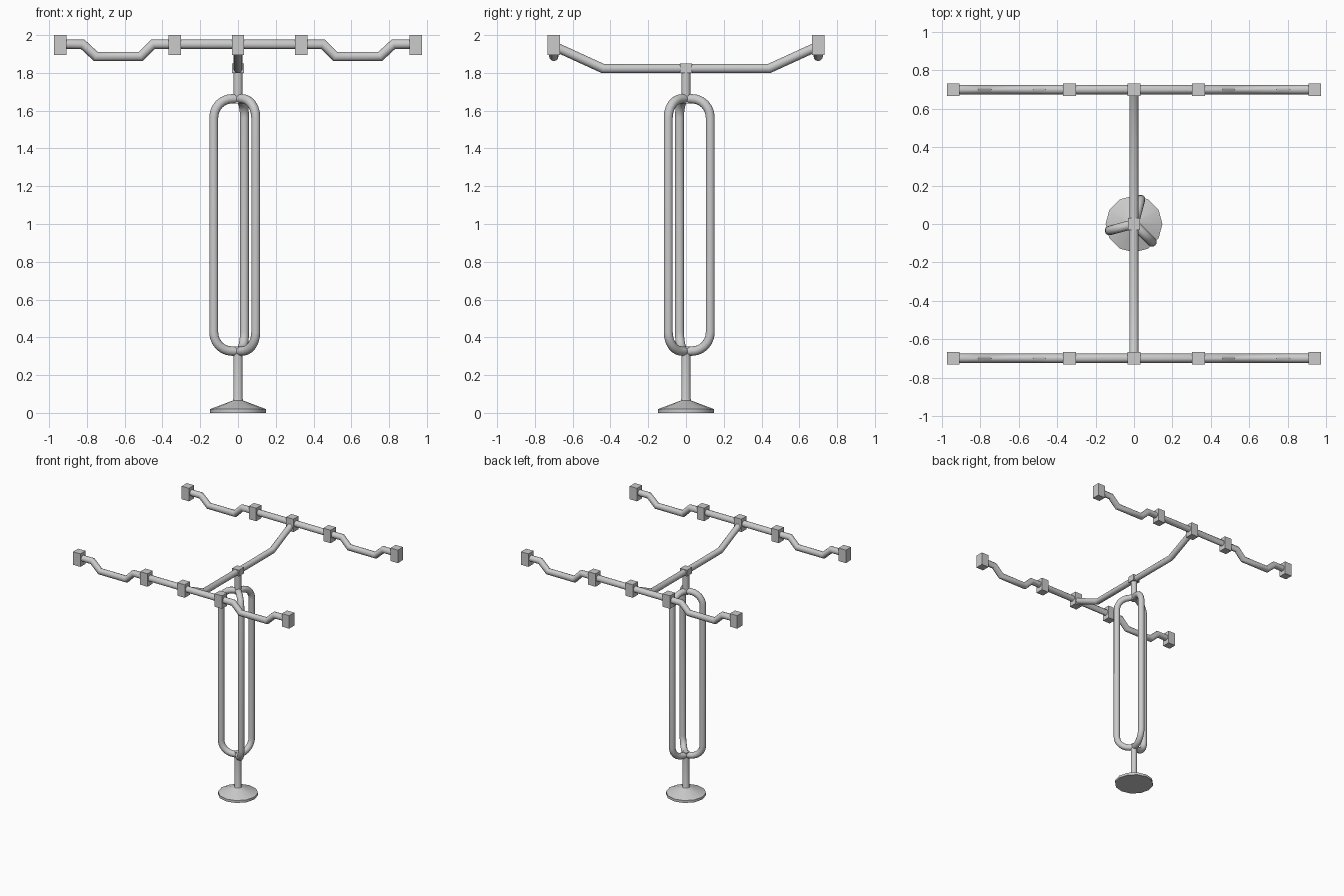
import bpy, bmesh
from math import sin, cos, pi, radians
from mathutils import Vector

if "Cube" in bpy.data.objects:
    bpy.data.objects.remove(bpy.data.objects["Cube"])

R = 0.0245     # tube radius
SIDES = 12


def finish(name, bm, smooth=True):
    bmesh.ops.recalc_face_normals(bm, faces=bm.faces)
    me = bpy.data.meshes.new(name)
    bm.to_mesh(me)
    bm.free()
    ob = bpy.data.objects.new(name, me)
    bpy.context.collection.objects.link(ob)
    if smooth:
        bpy.ops.object.select_all(action='DESELECT')
        ob.select_set(True)
        bpy.context.view_layer.objects.active = ob
        bpy.ops.object.shade_smooth_by_angle(angle=radians(35))
    return ob


def tube(name, pts, n, r=R):
    """Sweep a circle along a planar path with mitred corners; n = plane normal."""
    pts, n = [Vector(p) for p in pts], Vector(n)
    bm = bmesh.new()
    rings = []
    for i, p in enumerate(pts):
        a = (p - pts[i - 1]).normalized() if i else None
        b = (pts[i + 1] - p).normalized() if i < len(pts) - 1 else None
        t = ((a or b) + (b or a)).normalized()
        side = n.cross(t) / t.dot(a or b)
        rings.append([bm.verts.new(p + r * (cos(k * 2 * pi / SIDES) * n + sin(k * 2 * pi / SIDES) * side))
                      for k in range(SIDES)])
    for u, v in zip(rings, rings[1:]):
        for k in range(SIDES):
            j = (k + 1) % SIDES
            bm.faces.new((u[k], u[j], v[j], v[k]))
    bm.faces.new(rings[0])
    bm.faces.new(rings[-1])
    return finish(name, bm)


def box(name, centre, size):
    bm = bmesh.new()
    bmesh.ops.create_cube(bm, size=1)
    for v in bm.verts:
        v.co = Vector(c + s * x for c, s, x in zip(centre, size, v.co))
    return finish(name, bm, smooth=False)


def lathe(name, profile):
    bm = bmesh.new()
    rings = [[bm.verts.new((r * cos(k * 2 * pi / SIDES), r * sin(k * 2 * pi / SIDES), z))
              for k in range(SIDES)] for r, z in profile]
    for u, v in zip(rings, rings[1:]):
        for k in range(SIDES):
            j = (k + 1) % SIDES
            bm.faces.new((u[k], u[j], v[j], v[k]))
    bm.faces.new(rings[0])
    bm.faces.new(rings[-1])
    return finish(name, bm)


# Base foot with lower post, and upper post
lathe("base_post", [(0.148, 0), (0.148, 0.02), (0.028, 0.065), (R, 0.075), (R, 0.352)])
lathe("upper_post", [(R, 1.638), (R, 1.83)])

# Three bowed uprights around the axis
reach, c, z0, z1 = 0.133, 0.1, 0.327, 1.663
arc = [i * pi / 12 for i in range(7)]
prof = [(0, z0)] + [(reach - c + c * sin(a), z0 + c - c * cos(a)) for a in arc]
prof += [(reach - c + c * cos(a), z1 - c + c * sin(a)) for a in arc] + [(0, z1)]
for i, deg in enumerate((75, 195, 315)):
    d = radians(deg)
    tube(f"bowed_upright_{i + 1}", [(r * cos(d), r * sin(d), z) for r, z in prof],
         (-sin(d), cos(d), 0))

# Cross beam that rises towards both ends
tube("cross_beam", [(0, -0.70, 1.942), (0, -0.44, 1.823), (0, 0.44, 1.823), (0, 0.70, 1.942)],
     (1, 0, 0))
box("beam_joint", (0, 0, 1.825), (0.062, 0.062, 0.05))

# Two long rails with dips, and block clamps along each
half = [(0.45, 1.952), (0.515, 1.887), (0.753, 1.887), (0.823, 1.952), (0.94, 1.952)]
rail = [(-x, z) for x, z in reversed(half)] + half
for y, tag in ((-0.70, "front"), (0.70, "back")):
    tube(f"{tag}_rail", [(x, y, z) for x, z in rail], (0, 1, 0))
    for i, x in enumerate((-0.942, -0.336, 0, 0.336, 0.942)):
        box(f"{tag}_clamp_{i + 1}", (x, y, 1.947), (0.066, 0.066, 0.106))
